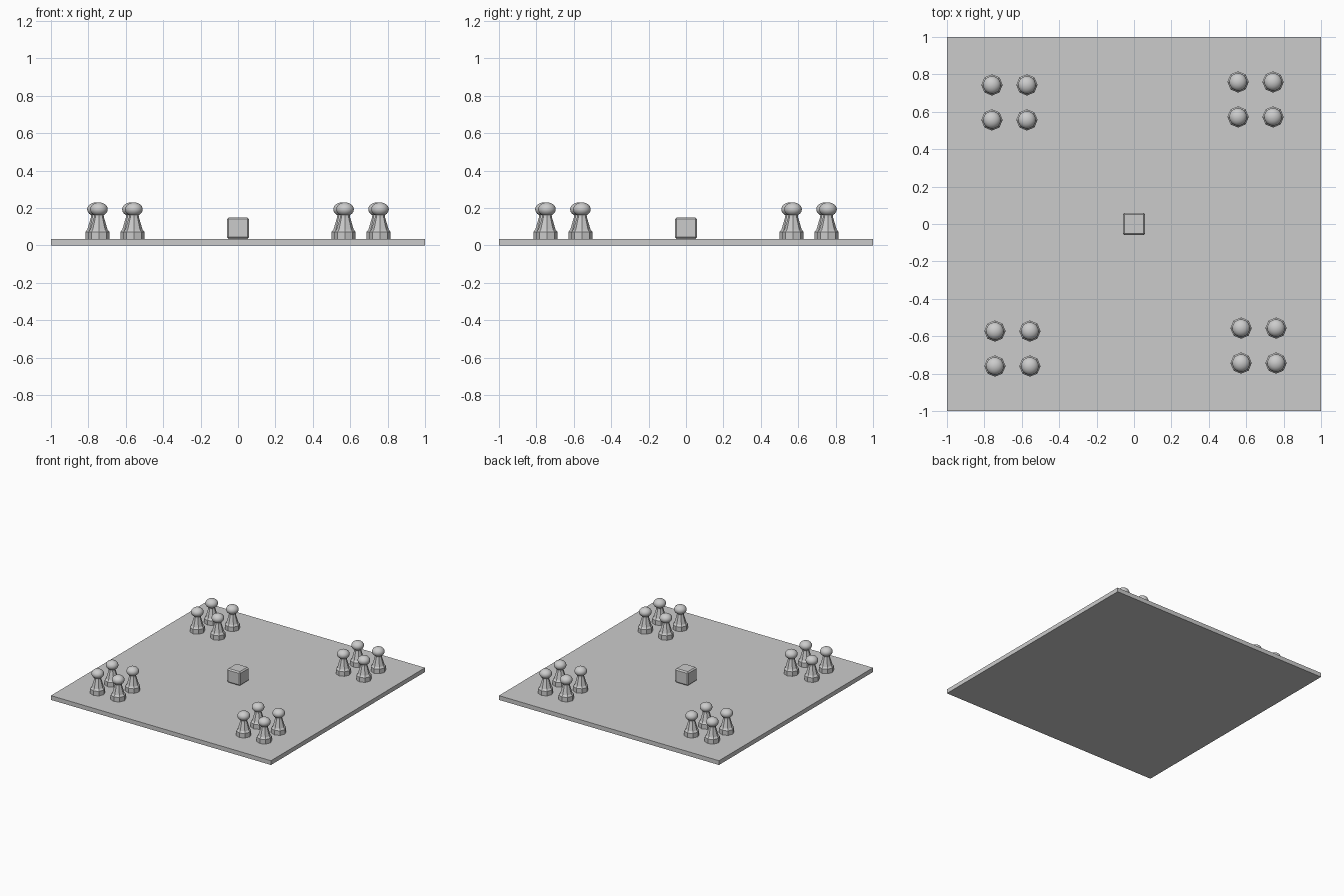
import bpy
import bmesh
from math import radians
from mathutils import Matrix, Vector

cube = bpy.data.objects.get("Cube")
if cube:
    bpy.data.objects.remove(cube, do_unlink=True)

# Single plain colour
grey = bpy.data.materials.new("plain_grey")
grey.use_nodes = True
grey.diffuse_color = (0.6, 0.6, 0.6, 1)
grey.node_tree.nodes["Principled BSDF"].inputs["Base Color"].default_value = (0.6, 0.6, 0.6, 1)


def make_mesh(name, bm):
    mesh = bpy.data.meshes.new(name)
    bmesh.ops.recalc_face_normals(bm, faces=bm.faces)
    bm.to_mesh(mesh)
    bm.free()
    mesh.materials.append(grey)
    return mesh


def place(name, mesh, location=(0, 0, 0), turn=0):
    obj = bpy.data.objects.new(name, mesh)
    obj.location = location
    obj.rotation_euler.z = turn
    bpy.context.collection.objects.link(obj)
    return obj


def box(name, size, bottom, bevel=0):
    bm = bmesh.new()
    bmesh.ops.create_cube(bm, size=1)
    bmesh.ops.scale(bm, vec=size, verts=bm.verts)
    bmesh.ops.translate(bm, vec=(0, 0, bottom + size[2] / 2), verts=bm.verts)
    if bevel:
        bmesh.ops.bevel(bm, geom=bm.edges[:], offset=bevel, segments=1, affect='EDGES')
    return place(name, make_mesh(name, bm))


BOARD = 0.035
box("board", (2, 2, BOARD), 0)
box("die", (0.12, 0.12, 0.115), BOARD, 0.01)

# Octagonal pawn body from rings of (radius, height above the board)
bm = bmesh.new()
rings = []
for radius, z in [(0.057, 0), (0.057, 0.037), (0.046, 0.05), (0.043, 0.06), (0.027, 0.115), (0.024, 0.14)]:
    ring = bmesh.ops.create_circle(bm, segments=8, radius=radius,
                                   matrix=Matrix.Translation((0, 0, z)))["verts"]
    rings.append(ring)
for low, high in zip(rings, rings[1:]):
    for i in range(8):
        j = (i + 1) % 8
        bm.faces.new((low[i], low[j], high[j], high[i]))
bm.faces.new(rings[0])
bm.faces.new(rings[-1])
body = make_mesh("pawn_body", bm)

# Slightly flattened smooth head
bm = bmesh.new()
bmesh.ops.create_uvsphere(bm, u_segments=24, v_segments=14, radius=1,
                          matrix=Matrix.Translation((0, 0, 0.158)) @ Matrix.Diagonal((0.047, 0.047, 0.037, 1)))
for face in bm.faces:
    face.smooth = True
head = make_mesh("pawn_head", bm)

# Four groups of four pawns, each group turned a quarter around the centre
for k in range(4):
    spin = Matrix.Rotation(radians(90 * k), 3, 'Z')
    for n in range(4):
        spot = Vector((0.65, 0.666, BOARD))
        spot += Vector(((n % 2 - 0.5) * 0.187, (n // 2 - 0.5) * 0.187, 0))
        spot = spin @ spot
        place(f"pawn_body_{k}_{n}", body, spot)
        place(f"pawn_head_{k}_{n}", head, spot)
